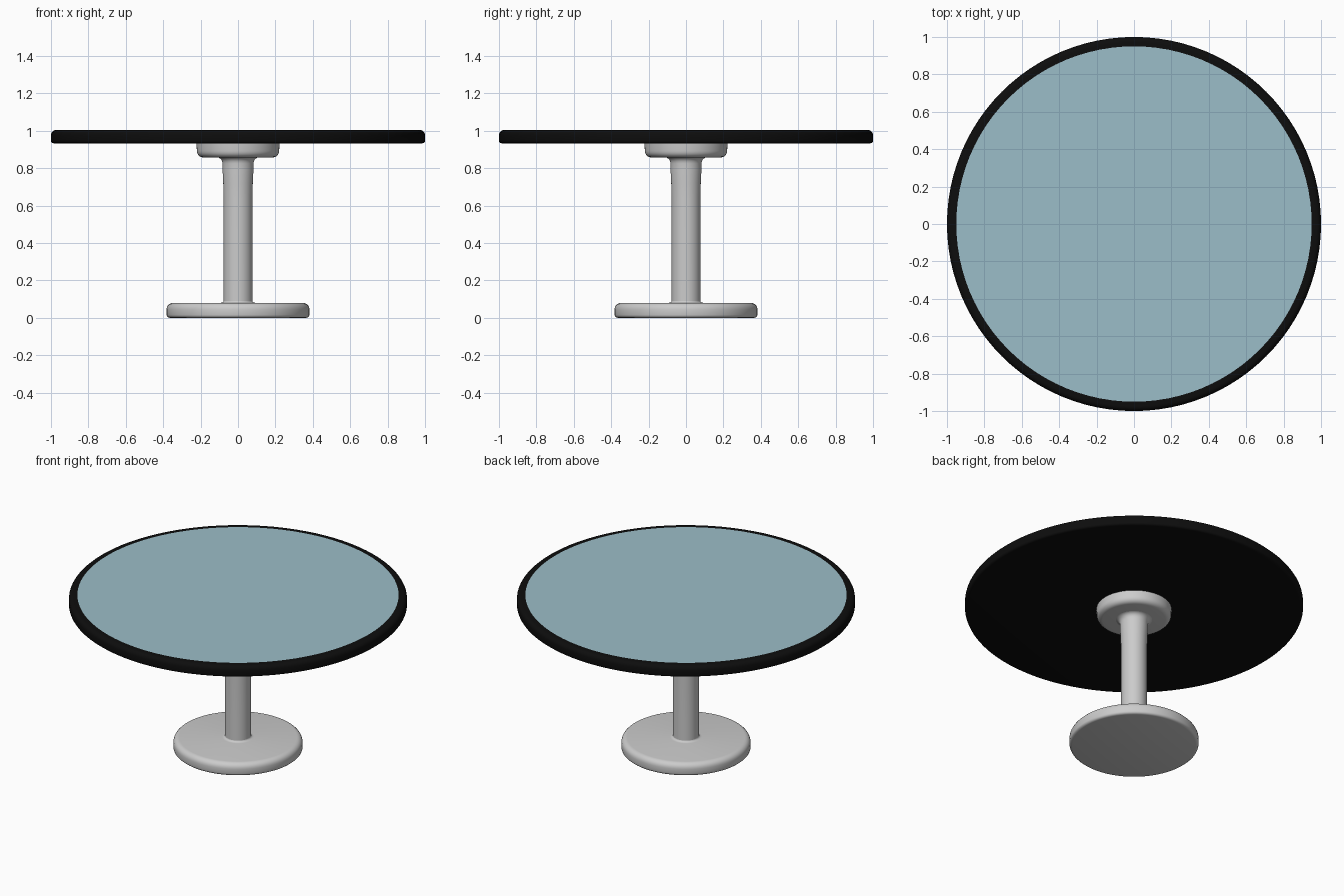
import bpy, bmesh, math

if "Cube" in bpy.data.objects:
    bpy.data.objects.remove(bpy.data.objects["Cube"])

SEGMENTS = 96


def material(name, color):
    mat = bpy.data.materials.new(name)
    mat.diffuse_color = color
    mat.use_nodes = True
    mat.node_tree.nodes["Principled BSDF"].inputs["Base Color"].default_value = mat.diffuse_color
    return mat


def arc(cx, cz, rx, rz, start, end, steps=5):
    """Points of an elliptical quarter round in the (radius, z) plane."""
    angles = [math.radians(start + (end - start) * i / steps) for i in range(steps + 1)]
    return [(cx + rx * math.cos(a), cz + rz * math.sin(a)) for a in angles]


def lathe(name, profile, mat=None):
    """Revolve a (radius, z) profile about the z axis."""
    bm = bmesh.new()
    verts = [bm.verts.new((r, 0, z)) for r, z in profile]
    edges = [bm.edges.new(pair) for pair in zip(verts, verts[1:])]
    bmesh.ops.spin(bm, geom=verts + edges, cent=(0, 0, 0), axis=(0, 0, 1),
                   angle=math.tau, steps=SEGMENTS)
    bmesh.ops.remove_doubles(bm, verts=bm.verts, dist=1e-5)
    bmesh.ops.recalc_face_normals(bm, faces=bm.faces)
    # an open single-sided sheet must face up
    if all(abs(z - profile[0][1]) < 1e-6 for _, z in profile):
        for f in bm.faces:
            if f.normal.z < 0:
                f.normal_flip()
    mesh = bpy.data.meshes.new(name)
    bm.to_mesh(mesh)
    bm.free()
    obj = bpy.data.objects.new(name, mesh)
    bpy.context.collection.objects.link(obj)
    if mat:
        mesh.materials.append(mat)
    bpy.ops.object.select_all(action='DESELECT')
    obj.select_set(True)
    bpy.context.view_layer.objects.active = obj
    bpy.ops.object.shade_smooth_by_angle(angle=math.radians(35))
    return obj


black = material("black_edge", (0.004, 0.004, 0.004, 1))
blue = material("blue_surface", (0.33, 0.51, 0.58, 1))

# Foot: flat disc with rounded rim, and a small fillet up to the column
lathe("base", [(0, 0), (0.365, 0)]
      + arc(0.365, 0.015, 0.017, 0.015, -90, 0, 3)
      + arc(0.347, 0.045, 0.035, 0.035, 0, 90)
      + arc(0.095, 0.09, 0.018, 0.01, 270, 180, 4)
      + [(0, 0.09)])

# Column: straight shaft, flaring out under the mounting plate
lathe("column", [(0, 0.07), (0.077, 0.07), (0.077, 0.64), (0.079, 0.72), (0.083, 0.80)]
      + arc(0.113, 0.825, 0.03, 0.033, 180, 90)
      + [(0, 0.858)])

# Mounting plate below the top
lathe("mounting_plate", [(0, 0.857), (0.185, 0.857)]
      + arc(0.185, 0.892, 0.035, 0.035, -90, 0)
      + [(0.222, 0.934), (0, 0.934)])

# Table top: black body with rounded rim, open where the surface sits
lathe("top_edge", [(0, 0.931), (0.985, 0.933)]
      + arc(0.985, 0.945, 0.015, 0.012, -90, 0, 3)
      + arc(0.972, 0.977, 0.028, 0.027, 0, 90)
      + [(0.95, 1.004)], black)

# Blue surface set flush inside the rim
lathe("top_surface", [(0, 1.004), (0.95, 1.004)], blue)
